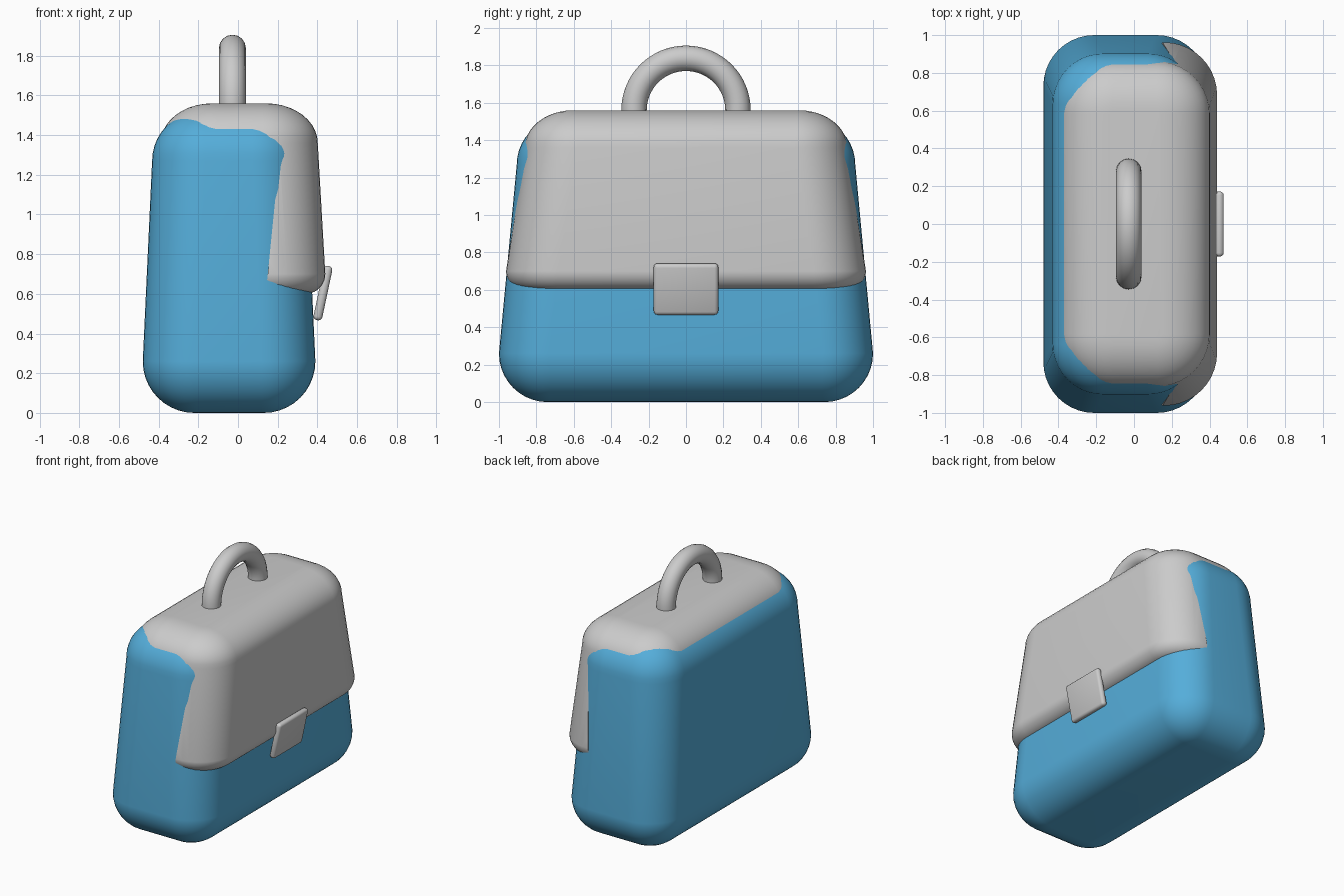
import bpy, bmesh, math
from math import sin, cos, pi

if "Cube" in bpy.data.objects:
    bpy.data.objects.remove(bpy.data.objects["Cube"])


def finish(name, bm, angle=40, mat=None):
    bmesh.ops.recalc_face_normals(bm, faces=bm.faces)
    me = bpy.data.meshes.new(name)
    bm.to_mesh(me)
    bm.free()
    ob = bpy.data.objects.new(name, me)
    bpy.context.collection.objects.link(ob)
    if mat:
        me.materials.append(mat)
    if angle:
        bpy.ops.object.select_all(action='DESELECT')
        ob.select_set(True)
        bpy.context.view_layer.objects.active = ob
        bpy.ops.object.shade_smooth_by_angle(angle=math.radians(angle))
    return ob


def soft_box(bm, low, high, corner, bottom, top, n=10):
    """Tapered box with rounded corners; low/high = (z, x0, x1, half y),
    bottom/top = (inset, height) of the elliptical edge rounding."""
    steps = [pi / 2 * i / n for i in range(n + 1)]
    levels = [(low, bottom[0] * (1 - sin(a)), -bottom[1] * cos(a)) for a in steps]
    levels += [(high, top[0] * (1 - cos(a)), top[1] * sin(a)) for a in steps]
    rings = []
    for (z, x0, x1, y), inset, dz in levels:
        r = max(corner - inset, 0.01)
        cx = (x1 - x0) / 2 - inset - r
        cy = y - inset - r
        ring = []
        for k, (sx, sy) in enumerate(((1, 1), (-1, 1), (-1, -1), (1, -1))):
            for a in steps:
                t = a + k * pi / 2
                ring.append(bm.verts.new(((x0 + x1) / 2 + sx * cx + r * cos(t),
                                          sy * cy + r * sin(t), z + dz)))
        rings.append(ring)
    for a, b in zip(rings, rings[1:]):
        for i in range(len(a)):
            j = (i + 1) % len(a)
            bm.faces.new((a[i], a[j], b[j], b[i]))
    bm.faces.new(rings[0])
    bm.faces.new(rings[-1])


blue = bpy.data.materials.new("blue")
blue.diffuse_color = (0.09, 0.42, 0.70, 1)
blue.use_nodes = True
blue.node_tree.nodes["Principled BSDF"].inputs["Base Color"].default_value = blue.diffuse_color

# Bag body
bm = bmesh.new()
soft_box(bm, (0.26, -0.48, 0.39, 1.0), (1.27, -0.433, 0.343, 0.905),
         0.27, (0.26, 0.26), (0.25, 0.25))
finish("bag_body", bm, mat=blue)

# Cutter that opens the flap at the back and sides
bm = bmesh.new()
profile = [(-1, 0.3), (0.11, 0.3), (0.15, 0.7), (0.21, 1.3), (0.18, 1.35), (0.1, 1.365), (-1, 1.365)]
face = bm.faces.new([bm.verts.new((x, -1.5, z)) for x, z in profile])
ext = bmesh.ops.extrude_face_region(bm, geom=[face])
bmesh.ops.translate(bm, vec=(0, 3, 0),
                    verts=[v for v in ext['geom'] if isinstance(v, bmesh.types.BMVert)])
cutter = finish("flap_cutter", bm, angle=0)
cutter.hide_render = True
cutter.hide_viewport = True

# Flap over the top and front
bm = bmesh.new()
soft_box(bm, (0.70, -0.43, 0.44, 0.962), (1.36, -0.39, 0.402, 0.863),
         0.28, (0.10, 0.10), (0.26, 0.20))
flap = finish("flap", bm)
cut = flap.modifiers.new("opening", 'BOOLEAN')
cut.operation = 'DIFFERENCE'
cut.solver = 'EXACT'
cut.object = cutter
bpy.ops.object.modifier_move_to_index(modifier="opening", index=0)

# Carrying handle
curve = bpy.data.curves.new("handle", 'CURVE')
curve.dimensions = '3D'
curve.bevel_depth = 0.068
curve.bevel_resolution = 6
curve.use_fill_caps = True
path = [(0.278, 1.53)] + [(0.278 * cos(pi * i / 32), 1.56 + 0.278 * sin(pi * i / 32))
                          for i in range(33)] + [(-0.278, 1.53)]
spline = curve.splines.new('POLY')
spline.points.add(len(path) - 1)
for p, (y, z) in zip(spline.points, path):
    p.co = (-0.028, y, z, 1)
spline.use_smooth = True
handle = bpy.data.objects.new("handle", curve)
bpy.context.collection.objects.link(handle)

# Front clasp
bm = bmesh.new()
bmesh.ops.create_cube(bm, size=1)
bmesh.ops.scale(bm, vec=(0.045, 0.345, 0.28), verts=bm.verts)
bmesh.ops.bevel(bm, geom=bm.edges[:], offset=0.02, segments=3, profile=0.5, affect='EDGES')
clasp = finish("clasp", bm)
clasp.location = (0.428, 0, 0.604)
clasp.rotation_euler = (0, math.radians(12), 0)
